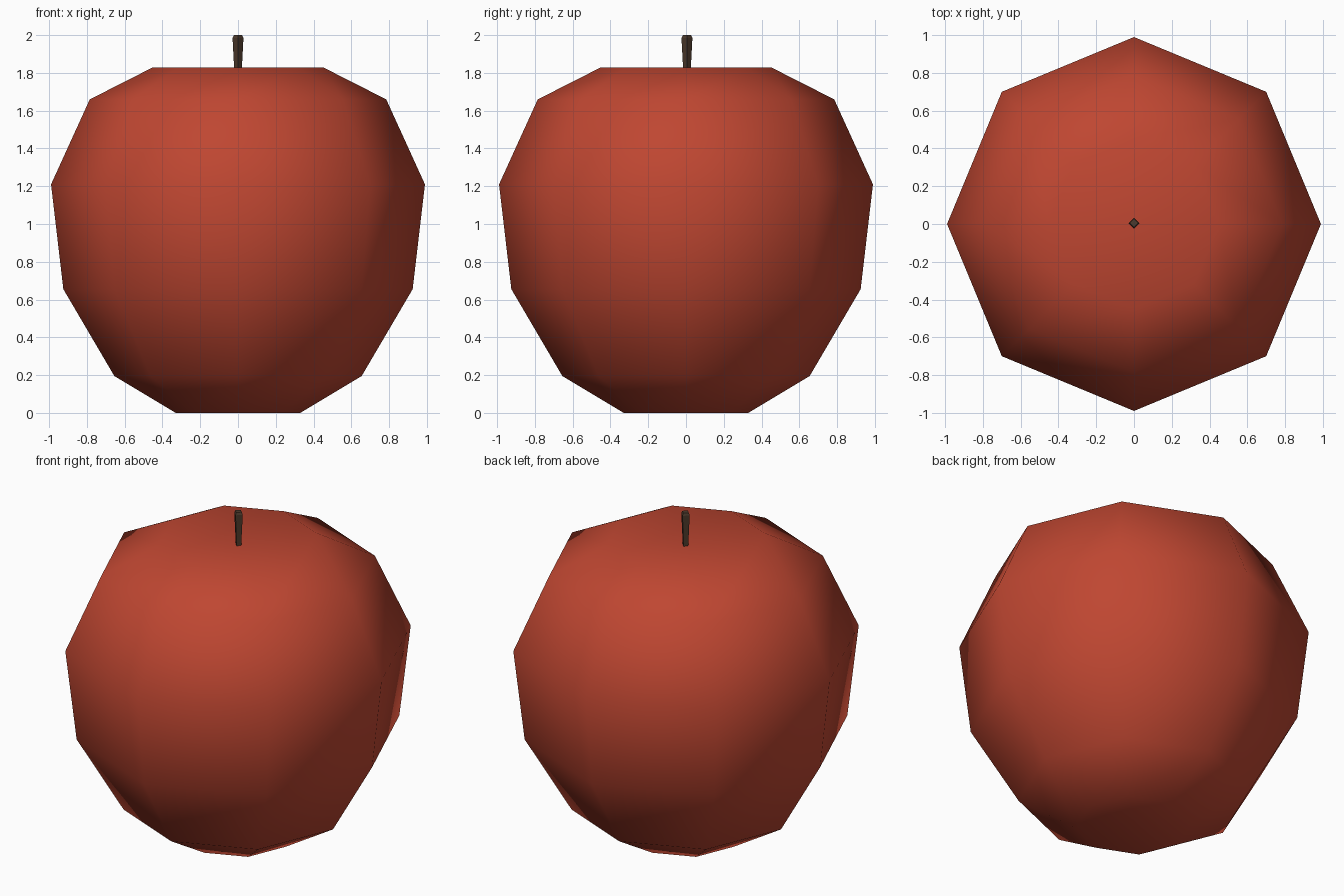
import bpy, bmesh, math

if "Cube" in bpy.data.objects:
    bpy.data.objects.remove(bpy.data.objects["Cube"])


def material(name, rgb):
    m = bpy.data.materials.new(name)
    m.diffuse_color = (*rgb, 1)
    m.use_nodes = True
    m.node_tree.nodes["Principled BSDF"].inputs["Base Color"].default_value = m.diffuse_color
    return m


def lathe(name, profile, sides, mat, smooth, y=0.0):
    """Revolve (radius, z) points, listed bottom to top, closed by end poles."""
    bm = bmesh.new()
    rings = []
    for r, z in profile:
        if r == 0:
            rings.append([bm.verts.new((0, y, z))] * sides)
        else:
            rings.append([bm.verts.new((r * math.cos(math.tau * i / sides),
                                        y + r * math.sin(math.tau * i / sides), z))
                          for i in range(sides)])
    for a, b in zip(rings, rings[1:]):
        for i in range(sides):
            j = (i + 1) % sides
            corners = list(dict.fromkeys((a[i], a[j], b[j], b[i])))
            bm.faces.new(corners).smooth = smooth
    bmesh.ops.recalc_face_normals(bm, faces=bm.faces)
    mesh = bpy.data.meshes.new(name)
    bm.to_mesh(mesh)
    bm.free()
    mesh.materials.append(mat)
    ob = bpy.data.objects.new(name, mesh)
    bpy.context.collection.objects.link(ob)
    return ob


red = material("apple red", (0.52, 0.062, 0.031))
brown = material("stem brown", (0.075, 0.043, 0.026))

# Fruit: eight-sided body with shallow dips at the top and bottom
lathe("apple_body",
      [(0, 0.03), (0.33, 0), (0.655, 0.195), (0.925, 0.655),
       (0.99, 1.21), (0.785, 1.66), (0.45, 1.83), (0, 1.79)],
      8, red, True)

# Stem: four-sided, wider at the top with a small bevelled tip
lathe("stem",
      [(0, 1.76), (0.017, 1.76), (0.029, 1.985), (0.022, 2.0), (0, 2.0)],
      4, brown, False, 0.005)
